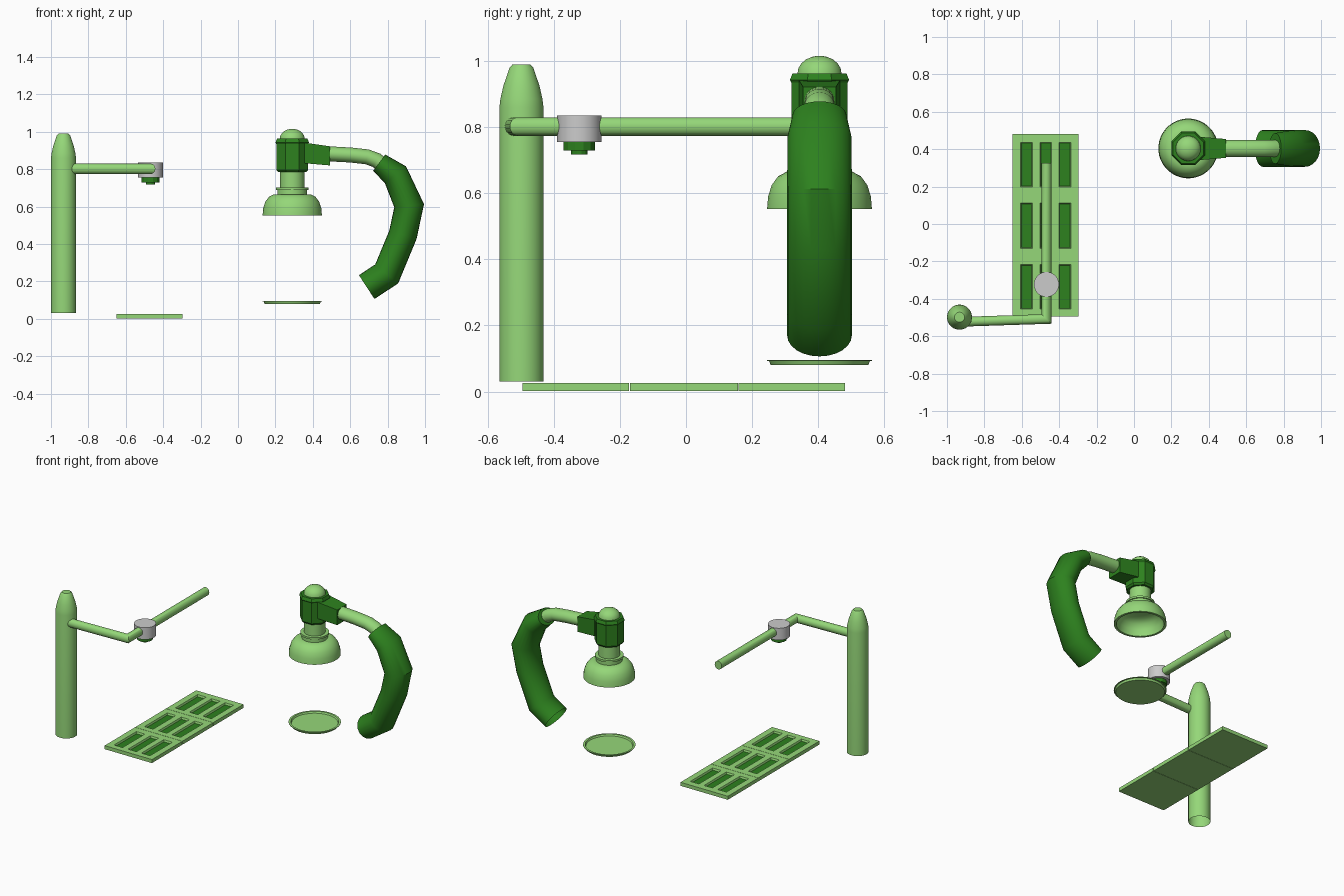
import bpy, bmesh, math
from mathutils import Vector

if "Cube" in bpy.data.objects:
    bpy.data.objects.remove(bpy.data.objects["Cube"])


def material(name, color):
    m = bpy.data.materials.new(name)
    m.diffuse_color = color
    m.use_nodes = True
    m.node_tree.nodes["Principled BSDF"].inputs["Base Color"].default_value = m.diffuse_color
    return m


LIGHT = material("light_green", (0.30, 0.68, 0.19, 1))
DARK = material("dark_green", (0.026, 0.22, 0.013, 1))


def finish(name, bm, mats, smooth=True, fix=True):
    if fix:
        bmesh.ops.recalc_face_normals(bm, faces=bm.faces)
    me = bpy.data.meshes.new(name)
    bm.to_mesh(me)
    bm.free()
    ob = bpy.data.objects.new(name, me)
    bpy.context.collection.objects.link(ob)
    for m in mats:
        me.materials.append(m)
    if smooth:
        bpy.ops.object.select_all(action='DESELECT')
        ob.select_set(True)
        bpy.context.view_layer.objects.active = ob
        bpy.ops.object.shade_smooth_by_angle(angle=math.radians(35))
    return ob


def bridge(bm, rings):
    for a, b in zip(rings, rings[1:]):
        n = len(a)
        for i in range(n):
            j = (i + 1) % n
            bm.faces.new((a[i], a[j], b[j], b[i]))


def lathe(name, x, y, profile, mat, n=32, cap0=True, cap1=True, smooth=True):
    """Turn (radius, z) points about a vertical axis."""
    bm = bmesh.new()
    rings = []
    for r, z in profile:
        angles = [2 * math.pi * (i + 0.5) / n for i in range(n)]
        rings.append([bm.verts.new((x + r * math.cos(a), y + r * math.sin(a), z)) for a in angles])
    bridge(bm, rings)
    if cap0:
        bm.faces.new(rings[0])
    if cap1:
        bm.faces.new(rings[-1])
    return finish(name, bm, [mat] if mat else [], smooth)


def sweep(name, path, radii, side, mat, n=24, cap0=True, cap1=True):
    """Elliptical tube with mitred bends; radii are (along side, in bend plane)."""
    bm = bmesh.new()
    pts, side, rings = [Vector(p) for p in path], Vector(side), []
    for k, p in enumerate(pts):
        d0 = (p - pts[k - 1]).normalized() if k else (pts[1] - p).normalized()
        d1 = (pts[k + 1] - p).normalized() if k < len(pts) - 1 else d0
        t = (d0 + d1).normalized()
        nrm = side.cross(t) / max(t.dot(d0), 0.3)
        ra, rb = radii[k]
        rings.append([bm.verts.new(p + side * ra * math.cos(2 * math.pi * i / n)
                                   + nrm * rb * math.sin(2 * math.pi * i / n)) for i in range(n)])
    bridge(bm, rings)
    if cap0:
        bm.faces.new(rings[0])
    if cap1:
        bm.faces.new(rings[-1])
    return finish(name, bm, [mat])


# Post with tapered tip, open underneath
lathe("post", -0.933, -0.498,
      [(0.067, 0.03), (0.067, 0.86), (0.064, 0.885), (0.055, 0.925), (0.036, 0.98), (0.027, 0.99)],
      LIGHT, cap0=False)

# Bent rod carried by the post
sweep("swing_rod", [(-0.90, -0.522, 0.802), (-0.468, -0.508, 0.802), (-0.468, 0.325, 0.802)],
      [(0.028, 0.026)] * 3, (0, 0, 1), LIGHT)

# Sliding collar and its clamp knob
lathe("slider", -0.468, -0.323, [(0.067, 0.755), (0.067, 0.835)], None)
lathe("slider_knob", -0.468, -0.323,
      [(0.026, 0.717), (0.026, 0.73), (0.049, 0.73), (0.049, 0.756)], DARK, n=12, smooth=False)


# Tray panels with three sunken slots each
def tray(name, y0, y1):
    xs = [-0.649, -0.607, -0.543, -0.502, -0.440, -0.402, -0.338, -0.296]
    ys = [y0, y0 + 0.040, y1 - 0.045, y1]
    bm = bmesh.new()
    v = [[bm.verts.new((x, y, 0.026)) for y in ys] for x in xs]
    slots = []
    for i in range(7):
        for j in range(3):
            f = bm.faces.new((v[i][j], v[i + 1][j], v[i + 1][j + 1], v[i][j + 1]))
            if i % 2 and j == 1:
                slots.append(f)
    rim = [e for e in bm.edges if e.is_boundary]
    ext = bmesh.ops.extrude_edge_only(bm, edges=rim)["geom"]
    for w in ext:
        if isinstance(w, bmesh.types.BMVert):
            w.co.z = 0.002
    bmesh.ops.contextual_create(bm, geom=[e for e in ext if isinstance(e, bmesh.types.BMEdge)])
    bmesh.ops.recalc_face_normals(bm, faces=bm.faces)
    bmesh.ops.inset_individual(bm, faces=slots, thickness=0.006, depth=-0.012)
    for f in slots:
        f.material_index = 1
    finish(name, bm, [LIGHT, DARK], smooth=False, fix=False)


for k, (y0, y1) in enumerate([(-0.495, -0.172), (-0.170, 0.157), (0.159, 0.481)]):
    tray(f"tray_panel_{k + 1}", y0, y1)

# Shallow dish
LX, LY = 0.29, 0.404
lathe("dish", LX, LY, [(0.148, 0.08), (0.153, 0.092), (0.160, 0.093), (0.160, 0.096),
                       (0.147, 0.096), (0.142, 0.086)], LIGHT, n=40)

# Lamp shade, hollow underneath
lathe("lamp_shade", LX, LY,
      [(0.03, 0.645), (0.09, 0.645), (0.120, 0.625), (0.137, 0.595), (0.144, 0.553), (0.159, 0.553),
       (0.156, 0.59), (0.145, 0.625), (0.125, 0.652), (0.098, 0.666), (0.080, 0.666), (0.080, 0.690),
       (0.088, 0.690), (0.088, 0.703), (0.06, 0.703)], LIGHT, n=40)
lathe("lamp_neck", LX, LY, [(0.065, 0.69), (0.065, 0.82)], LIGHT)

# Faceted lamp housing with a dome on top
lathe("lamp_housing", LX, LY,
      [(0.082, 0.785), (0.092, 0.797), (0.092, 0.935), (0.097, 0.943), (0.088, 0.963)],
      DARK, n=8, smooth=False)
lathe("lamp_dome", LX, LY,
      [(0.068, 0.955)] + [(0.067 * math.cos(a), 0.963 + 0.053 * math.sin(a))
                          for a in (0, 0.3, 0.6, 0.9, 1.2, 1.45)], LIGHT)

# Tapered bracket joining housing and arm
bm = bmesh.new()
ends = [(0.355, 0.062, 0.832, 0.942), (0.493, 0.050, 0.820, 0.922)]
bridge(bm, loops := [[bm.verts.new((x, LY + s * w, z)) for s, z in
                      ((-1, z0), (1, z0), (1, z1), (-1, z1))] for x, w, z0, z1 in ends])
for loop in loops:
    bm.faces.new(loop)
finish("lamp_bracket", bm, [DARK], smooth=False)

# Lamp arm
sweep("lamp_arm", [(0.47, LY, 0.883), (0.60, LY, 0.876), (0.69, LY, 0.866), (0.74, LY, 0.848),
                   (0.80, LY, 0.80)], [(0.045, 0.040)] * 5, (0, 1, 0), LIGHT)

# Thick curved grip, open at the lower end
sweep("curved_grip", [(0.755, LY, 0.835), (0.842, LY, 0.770), (0.915, LY, 0.605), (0.882, LY, 0.450),
                      (0.795, LY, 0.240), (0.688, LY, 0.170)],
      [(0.082, 0.054), (0.097, 0.070)] + [(0.098, 0.076)] * 4, (0, 1, 0), DARK, cap1=False)
